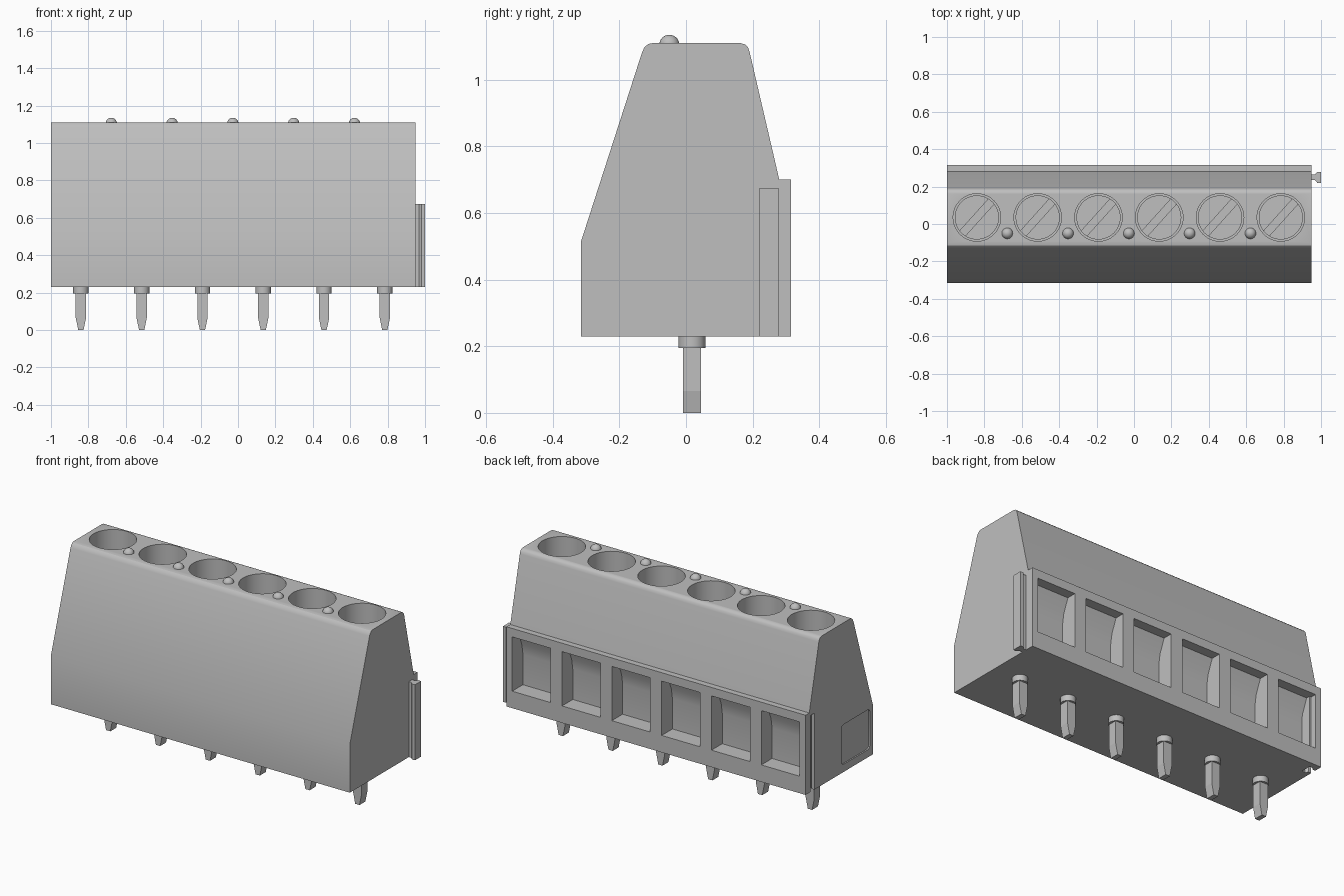
import bpy, bmesh, math
from mathutils import Matrix, Vector

old = bpy.data.objects.get("Cube")
if old:
    bpy.data.objects.remove(old, do_unlink=True)

# One grey plastic colour
grey = bpy.data.materials.new("light grey")
grey.use_nodes = True
colour = (0.52, 0.52, 0.52, 1)
grey.diffuse_color = colour
grey.node_tree.nodes["Principled BSDF"].inputs["Base Color"].default_value = colour

PITCH = 0.325
POLES = [-0.84 + PITCH * i for i in range(6)]
LEFT_END, RIGHT_END = -1.0, 0.95
HOLE_Y = 0.035


def prism(bm, points, start, end):
    """Extrude a closed outline, given as 3D points at start, to end."""
    shift = Vector(end) - Vector(start)
    face = bm.faces.new([bm.verts.new(Vector(p)) for p in points])
    new = bmesh.ops.extrude_face_region(bm, geom=[face])["geom"]
    verts = [v for v in new if isinstance(v, bmesh.types.BMVert)]
    bmesh.ops.translate(bm, verts=verts, vec=shift)


def prism_x(bm, outline, x0, x1):
    prism(bm, [(x0, y, z) for y, z in outline], (x0, 0, 0), (x1, 0, 0))


def prism_z(bm, outline, z0, z1):
    prism(bm, [(x, y, z0) for x, y in outline], (0, 0, z0), (0, 0, z1))


def cylinder(bm, x, y, z0, z1, radius, sides=48):
    bmesh.ops.create_cone(bm, cap_ends=True, segments=sides, radius1=radius,
                          radius2=radius, depth=z1 - z0,
                          matrix=Matrix.Translation((x, y, (z0 + z1) / 2)))


def finish(bm, name, smooth=True):
    bmesh.ops.recalc_face_normals(bm, faces=bm.faces[:])
    mesh = bpy.data.meshes.new(name)
    bm.to_mesh(mesh)
    bm.free()
    mesh.materials.append(grey)
    obj = bpy.data.objects.new(name, mesh)
    bpy.context.collection.objects.link(obj)
    if smooth:
        shade(obj)
    return obj


def shade(obj):
    bpy.ops.object.select_all(action='DESELECT')
    obj.select_set(True)
    bpy.context.view_layer.objects.active = obj
    bpy.ops.object.shade_smooth_by_angle(angle=math.radians(30))


def carve(obj, cutter):
    """Subtract the cutter, then remove it."""
    cutter.hide_render = True
    mod = obj.modifiers.new("carve", 'BOOLEAN')
    mod.operation = 'DIFFERENCE'
    mod.solver = 'EXACT'
    mod.object = cutter
    bpy.ops.object.select_all(action='DESELECT')
    bpy.context.view_layer.objects.active = obj
    obj.select_set(True)
    bpy.ops.object.modifier_apply(modifier=mod.name)
    bpy.data.objects.remove(cutter, do_unlink=True)
    shade(obj)


def dovetail(x0, depth, y, neck, head):
    """Plan outline of the rail that joins neighbouring blocks."""
    side = [(x0, neck), (x0 + depth * 0.35, neck),
            (x0 + depth * 0.6, head), (x0 + depth, head)]
    return [(x, y - w) for x, w in side] + [(x, y + w) for x, w in reversed(side)]


# Housing: side outline with rounded top edges
outline = [(-0.315, 0.23), (-0.315, 0.515), (-0.132, 1.082), (-0.125, 1.097),
           (-0.114, 1.107), (-0.10, 1.11), (0.163, 1.11), (0.177, 1.106),
           (0.186, 1.097), (0.191, 1.083), (0.28, 0.70), (0.315, 0.70),
           (0.315, 0.23)]
bm = bmesh.new()
prism_x(bm, outline, LEFT_END, RIGHT_END)
housing = finish(bm, "housing", smooth=False)

# Cuts: screw wells, wire entries, rail groove and shallow side panel
entry = [(0.34, 0.33), (0.215, 0.33), (0.215, 0.51), (0.225, 0.57),
         (0.258, 0.65), (0.34, 0.65)]
bm = bmesh.new()
for x in POLES:
    cylinder(bm, x, HOLE_Y, 0.80, 1.2, 0.127)
    prism_x(bm, entry, x - 0.122, x + 0.128)
groove = [(-1.02, 0.233)] + dovetail(-1.0, 0.05, 0.25, 0.017, 0.03) + [(-1.02, 0.267)]
prism_z(bm, groove, 0.2, 0.68)
panel = []
for cy, cz, a0 in [(-0.04, 0.49, 0), (-0.265, 0.49, 90),
                   (-0.265, 0.295, 180), (-0.04, 0.295, 270)]:
    for step in range(4):
        a = math.radians(a0 + step * 30)
        panel.append((cy + 0.02 * math.cos(a), cz + 0.02 * math.sin(a)))
prism_x(bm, panel, -1.02, -0.992)
carve(housing, finish(bm, "housing_cutter", smooth=False))

# Rail on the end
bm = bmesh.new()
prism_z(bm, dovetail(RIGHT_END, 0.05, 0.249, 0.015, 0.029), 0.23, 0.675)
finish(bm, "joining_rail", smooth=False)

for i, x in enumerate(POLES, 1):
    # Slotted clamp screw
    bm = bmesh.new()
    cylinder(bm, x, HOLE_Y, 0.80, 0.985, 0.118)
    screw = finish(bm, f"screw_{i}")
    bm = bmesh.new()
    bmesh.ops.create_cube(bm, size=1, matrix=Matrix.Translation((x, HOLE_Y, 0.985))
                          @ Matrix.Rotation(math.radians(48), 4, 'Z')
                          @ Matrix.Diagonal((0.4, 0.04, 0.08, 1)))
    carve(screw, finish(bm, "slot_cutter", smooth=False))

    # Round collar and solder pin with tapered tip
    bm = bmesh.new()
    cylinder(bm, x, 0.018, 0.195, 0.235, 0.041, 32)
    finish(bm, f"pin_collar_{i}")
    bm = bmesh.new()
    tip = [(-0.0275, 0.2), (-0.0275, 0.065), (-0.014, 0.0),
           (0.014, 0.0), (0.0275, 0.065), (0.0275, 0.2)]
    prism(bm, [(x + px, -0.0095, z) for px, z in tip], (0, 0, 0), (0, 0.055, 0))
    finish(bm, f"solder_pin_{i}", smooth=False)

# Small domes between the screw wells
for i, x in enumerate(POLES[:-1], 1):
    bm = bmesh.new()
    bmesh.ops.create_uvsphere(bm, u_segments=24, v_segments=16, radius=0.03,
                              matrix=Matrix.Translation((x + PITCH / 2, -0.05, 1.105)))
    finish(bm, f"dome_{i}")
